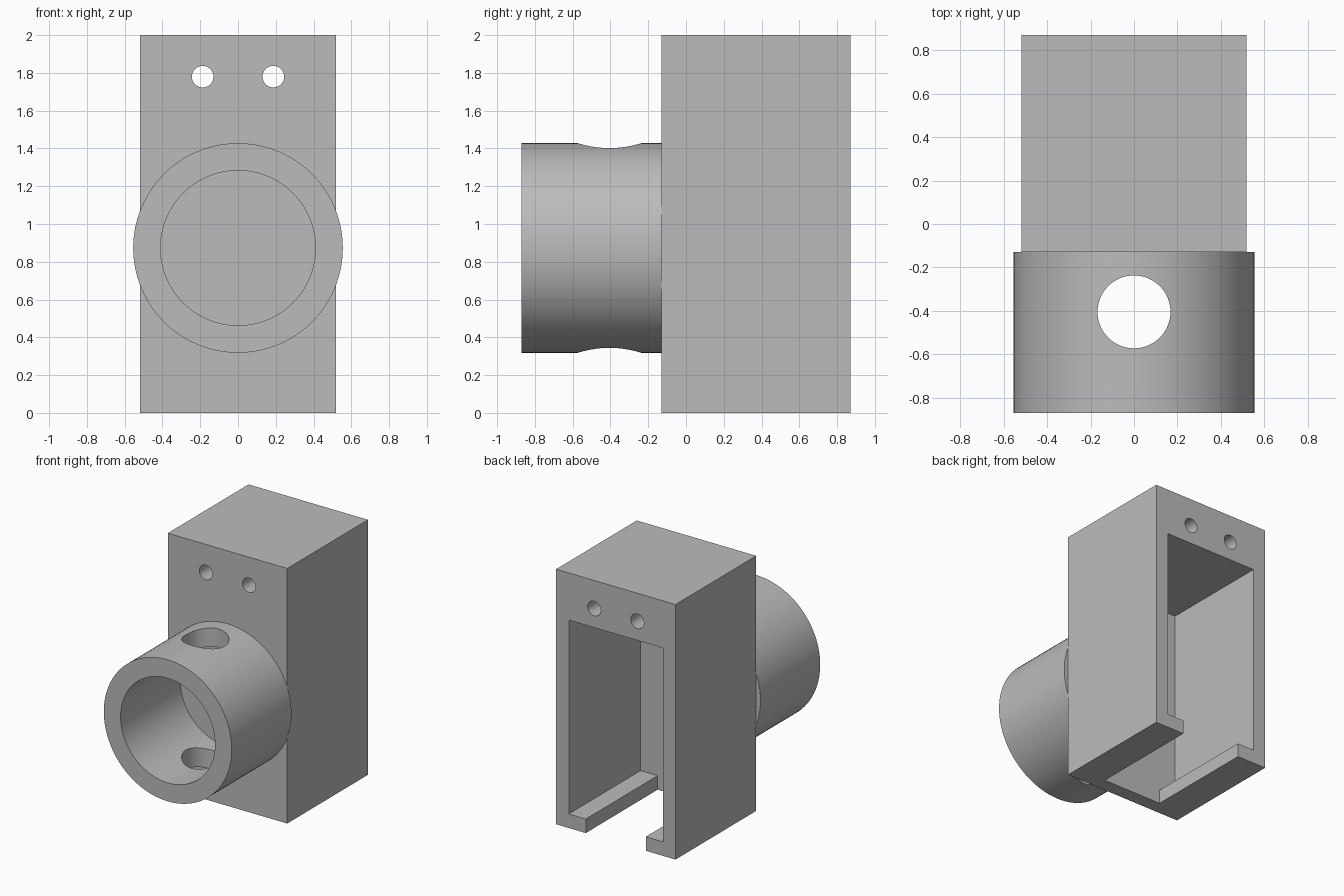
import bpy
import math

cube = bpy.data.objects.get("Cube")
if cube:
    bpy.data.objects.remove(cube, do_unlink=True)

# Single flat material
grey = bpy.data.materials.new("plain_grey")
grey.use_nodes = True
color = (0.5, 0.5, 0.5, 1.0)
grey.diffuse_color = color
grey.node_tree.nodes["Principled BSDF"].inputs["Base Color"].default_value = color

# Main dimensions
HALF_W = 0.518
WALL = 0.11
FRONT, BACK = -0.13, 0.87
HEIGHT = 2.0
TUBE_FRONT, TUBE_Z = -0.87, 0.873
TUBE_R, BORE_R = 0.555, 0.41


def box(name, x, y0, y1, z0, z1):
    """Box symmetric in x, given by its extents."""
    bpy.ops.mesh.primitive_cube_add(size=1, location=(0, (y0 + y1) / 2, (z0 + z1) / 2))
    ob = bpy.context.object
    ob.name = name
    ob.scale = (2 * x, y1 - y0, z1 - z0)
    bpy.ops.object.transform_apply(location=True, rotation=True, scale=True)
    return ob


def cylinder(name, radius, length, center, along_y=True, sides=96):
    bpy.ops.mesh.primitive_cylinder_add(
        vertices=sides, radius=radius, depth=length, location=center,
        rotation=(math.pi / 2 if along_y else 0, 0, 0))
    ob = bpy.context.object
    ob.name = name
    bpy.ops.object.transform_apply(location=True, rotation=True, scale=True)
    return ob


def cut(target, cutter):
    """Subtract the cutter from the target and discard it."""
    cutter.hide_render = True
    mod = target.modifiers.new("cut", 'BOOLEAN')
    mod.operation = 'DIFFERENCE'
    mod.solver = 'EXACT'
    mod.object = cutter
    bpy.ops.object.select_all(action='DESELECT')
    bpy.context.view_layer.objects.active = target
    target.select_set(True)
    bpy.ops.object.modifier_apply(modifier=mod.name)
    bpy.data.objects.remove(cutter, do_unlink=True)


def finish(ob):
    ob.data.materials.clear()
    ob.data.materials.append(grey)
    bpy.ops.object.select_all(action='DESELECT')
    bpy.context.view_layer.objects.active = ob
    ob.select_set(True)
    bpy.ops.object.shade_smooth_by_angle(angle=math.radians(30))


# Housing: open at the back, slotted floor, two screw holes in the solid top
housing = box("housing", HALF_W, FRONT, BACK, 0, HEIGHT)
cut(housing, box("cavity_cutter", HALF_W - WALL, FRONT + WALL, BACK + 0.2, WALL, 1.63))
cut(housing, box("floor_slot_cutter", 0.26, FRONT + WALL, BACK + 0.2, -0.2, 0.3))
for side in (-1, 1):
    cut(housing, cylinder("screw_hole_cutter", 0.057, 2, (side * 0.187, 0.37, 1.78), sides=48))
finish(housing)

# Socket tube on the front, with a cross hole through top and bottom
length = FRONT - TUBE_FRONT
middle = (FRONT + TUBE_FRONT) / 2
socket = cylinder("socket_tube", TUBE_R, length, (0, middle, TUBE_Z))
cut(socket, cylinder("bore_cutter", BORE_R, length + 0.4, (0, middle, TUBE_Z)))
cut(socket, cylinder("cross_hole_cutter", 0.168, 2, (0, -0.405, TUBE_Z), along_y=False, sides=64))
finish(socket)
